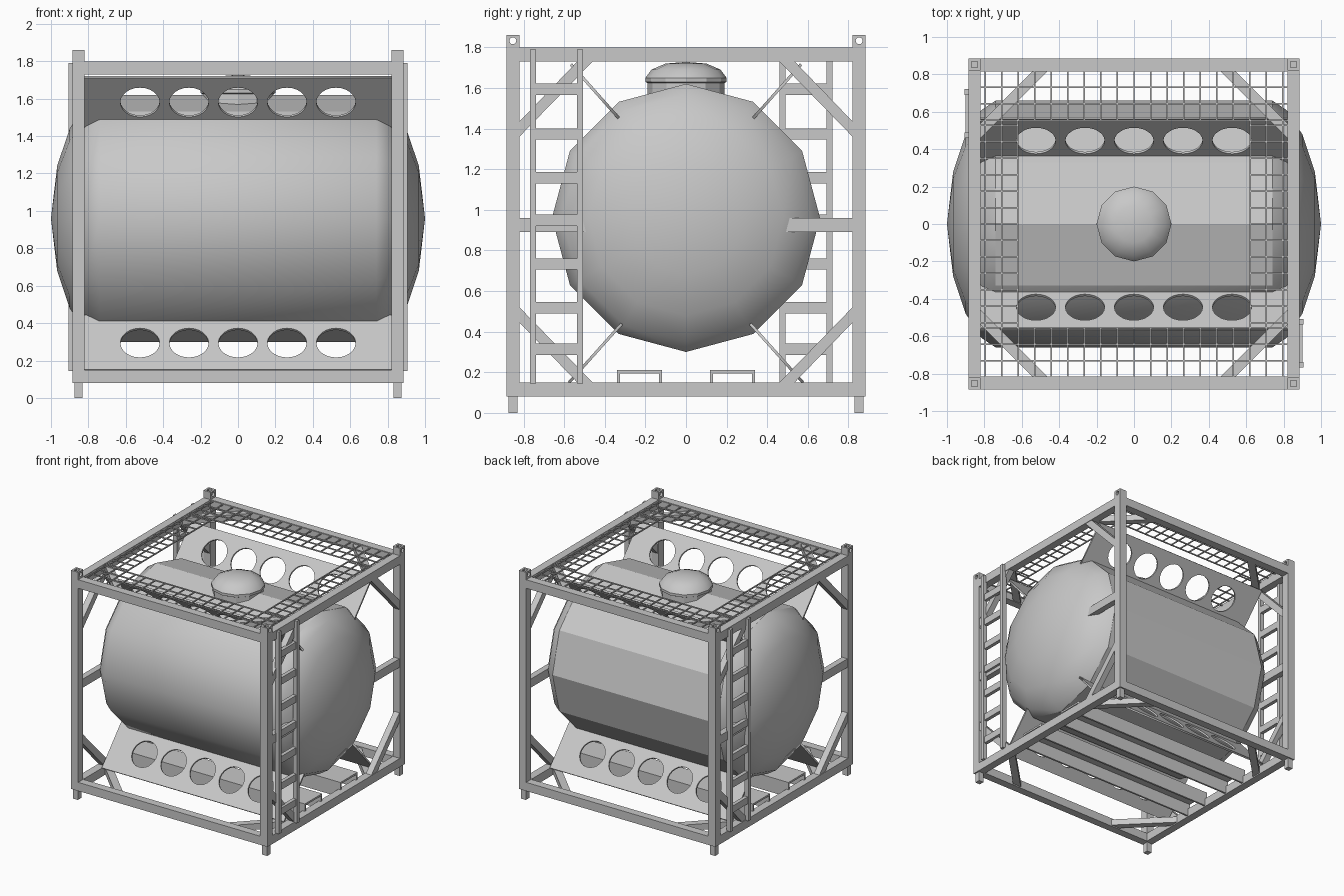
import bpy, bmesh, math
from mathutils import Vector

if "Cube" in bpy.data.objects:
    bpy.data.objects.remove(bpy.data.objects["Cube"])

grey = bpy.data.materials.new("light_grey_steel")
grey.diffuse_color = (0.58, 0.58, 0.58, 1)
grey.use_nodes = True
grey.node_tree.nodes["Principled BSDF"].inputs["Base Color"].default_value = grey.diffuse_color


def add(name, mesh):
    mesh.materials.clear()
    mesh.materials.append(grey)
    ob = bpy.data.objects.new(name, mesh)
    bpy.context.collection.objects.link(ob)
    return ob


def from_bm(name, bm):
    bmesh.ops.recalc_face_normals(bm, faces=bm.faces)
    me = bpy.data.meshes.new(name)
    bm.to_mesh(me)
    bm.free()
    return add(name, me)


def add_prism(bm, pts, axis, a, b):
    """Extrude a 2D outline (other two axes in order) along axis from a to b."""
    def pos(p, t):
        c = list(p)
        c.insert(axis, t)
        return Vector(c)
    lo = [bm.verts.new(pos(p, a)) for p in pts]
    hi = [bm.verts.new(pos(p, b)) for p in pts]
    bm.faces.new(lo)
    bm.faces.new(hi)
    n = len(pts)
    for i in range(n):
        j = (i + 1) % n
        bm.faces.new((lo[i], lo[j], hi[j], hi[i]))


def add_box(bm, x0, x1, y0, y1, z0, z1):
    add_prism(bm, [(x0, y0), (x1, y0), (x1, y1), (x0, y1)], 2, z0, z1)


def box(name, *d):
    bm = bmesh.new()
    add_box(bm, *d)
    return from_bm(name, bm)


def prism(name, pts, axis, a, b):
    bm = bmesh.new()
    add_prism(bm, pts, axis, a, b)
    return from_bm(name, bm)


def bake(ob):
    dg = bpy.context.evaluated_depsgraph_get()
    return bpy.data.meshes.new_from_object(ob.evaluated_get(dg))


def lathe(bm, profile, seg, place):
    """Spin (radius, height) points; zero radius closes to a point."""
    rings = []
    for r, h in profile:
        if r == 0:
            rings.append([bm.verts.new(place(0, 0, h))])
        else:
            rings.append([bm.verts.new(place(r * math.cos(2 * math.pi * i / seg),
                                             r * math.sin(2 * math.pi * i / seg), h))
                          for i in range(seg)])
    for p, q in zip(rings, rings[1:]):
        for i in range(seg):
            j = (i + 1) % seg
            vs = [p[i % len(p)], p[j % len(p)], q[j % len(q)], q[i % len(q)]]
            bm.faces.new(list(dict.fromkeys(vs)))


S = (-1, 1)
IN, OUT = 0.82, 0.885       # inner and outer planes of the frame
MID = 0.96                  # tank axis height

# Tank: twelve-sided barrel with smooth domed ends
half = [(0, 1.0), (0.28, 0.967), (0.48, 0.9), (0.61, 0.815), (0.66, 0.74)]
bm = bmesh.new()
lathe(bm, half + [(r, -x) for r, x in reversed(half)], 12, lambda a, b, h: (h, a, MID + b))
tank = from_bm("tank", bm)
for p in tank.data.polygons:
    barrel = abs(p.normal.x) < 0.05
    p.use_smooth = not (barrel and (p.center.y > 0 or abs(p.normal.z) > 0.9))

# Manhole with domed lid
bm = bmesh.new()
lathe(bm, [(0, 1.5), (0.19, 1.5), (0.19, 1.625), (0.2, 1.63), (0.2, 1.65), (0.17, 1.69),
           (0.1, 1.72), (0, 1.728)], 12, lambda a, b, h: (a, b, h))
lid = from_bm("manhole", bm)
for p in lid.data.polygons:
    p.use_smooth = p.center.z > 1.655

for sx in S:
    for sy in S:
        # Corner post, foot and lifting casting with side hole and open top
        X, Y = sorted((sx * IN, sx * OUT)), sorted((sy * IN, sy * OUT))
        box("corner_post", *X, *Y, 0.08, 1.8)
        cx, cy = sx * 0.8525, sy * 0.8525
        box("corner_foot", cx - .022, cx + .022, cy - .022, cy + .022, 0, 0.08)
        cast = box("corner_casting", *X, *Y, 1.8, 1.86)
        pocket = box("pocket_cutter", cx - .017, cx + .017, cy - .017, cy + .017, 1.808, 1.9)
        ring = [(cy + .017 * math.cos(t * math.pi / 6), 1.832 + .017 * math.sin(t * math.pi / 6))
                for t in range(12)]
        hole = prism("hole_cutter", ring, 0, cx - .1, cx + .1)
        for c in (pocket, hole):
            c.hide_render = True
            m = cast.modifiers.new("cut", 'BOOLEAN')
            m.operation, m.object, m.solver = 'DIFFERENCE', c, 'EXACT'
        me = bake(cast)
        for o in (cast, pocket, hole):
            bpy.data.objects.remove(o)
        add("corner_casting", me)

        # Stub arm from post to tank at mid height
        prism("middle_arm", [(sy * .49, .89), (sy * IN, .89), (sy * IN, .96), (sy * .51, .96)],
              0, sx * .83, sx * .88)

        # Diagonal braces in the end frames, and flat ones in the corners
        for z, dz in ((1.73, -1), (0.15, 1)):
            prism("end_brace", [(sy * .46, z), (sy * .535, z), (sy * IN, z + dz * .295),
                                (sy * IN, z + dz * .37)], 0, sx * .83, sx * .88)
            prism("corner_brace", [(sx * .46, sy * IN), (sx * .54, sy * IN),
                                   (sx * IN, sy * .54), (sx * IN, sy * .46)],
                  2, *((1.735, 1.785) if z > 1 else (0.09, 0.14)))

# Top and bottom rails
for s in S:
    for z in (0.08, 1.73):
        a, b = sorted((s * IN, s * OUT))
        box("side_rail", -IN, IN, a, b, z, z + .07)
        box("end_rail", a, b, -IN, IN, z, z + .07)

# Slanted saddle plates with five round holes, joining tank to rails
for sy in S:
    for top in (True, False):
        d = (sy * .24, .27) if top else (sy * .26, -.29)
        lo, hi = (-.19, .175) if top else (-.20, .19)
        cu = bpy.data.curves.new("plate", 'CURVE')
        cu.dimensions, cu.fill_mode, cu.extrude = '2D', 'BOTH', 0.007
        loops = [[(-.82, lo), (.82, lo), (.82, hi), (-.82, hi)]]
        for k in range(-2, 3):
            loops.append([(k * .262 + .105 * math.cos(t * math.pi / 12),
                           .105 * math.sin(t * math.pi / 12)) for t in range(24)])
        for pts in loops:
            sp = cu.splines.new('POLY')
            sp.points.add(len(pts) - 1)
            for q, (x, y) in zip(sp.points, pts):
                q.co = (x, y, 0, 1)
            sp.use_cyclic_u = True
        tmp = bpy.data.objects.new("tmp", cu)
        bpy.context.collection.objects.link(tmp)
        me = bake(tmp)
        bpy.data.objects.remove(tmp)
        plate = add("saddle_plate", me)
        plate.location = (0, sy * .45, 1.585 if top else .29)
        plate.rotation_euler.x = math.atan2(d[1], d[0])

# Ladders, one on each end at opposite sides
for sx, y0 in ((1, -.768), (-1, .46)):
    bm = bmesh.new()
    for y in (y0, y0 + .231):
        add_box(bm, *sorted((sx * .87, sx * .907)), y, y + .03, .145, 1.79)
    for z in (.285, .49, .705, .92, 1.13, 1.345, 1.565):
        add_box(bm, *sorted((sx * .87, sx * .9)), y0 + .03, y0 + .231, z, z + .056)
    from_bm("ladder", bm)

# Forklift channels along the floor, open below
for s in S:
    u = [(.118, .09), (.118, .21), (.34, .21), (.34, .09),
         (.325, .09), (.325, .195), (.133, .195), (.133, .09)]
    prism("forklift_channel", [(s * y, z) for y, z in u], 0, -.84, .84)

# Walkway mesh around the top opening
bm = bmesh.new()
W, Z0, Z1 = .004, 1.788, 1.797
for s in S:
    for k in range(4):
        y = s * (.555 + k * .088)
        add_box(bm, -IN, IN, y - W, y + W, Z0, Z1)
    for k in range(-9, 10):
        x = k * .0885
        add_box(bm, x - W, x + W, *sorted((s * .555, s * IN)), Z0, Z1)
    for k in range(3):
        x = s * (.622 + k * .086)
        add_box(bm, x - W, x + W, -.555, .555, Z0, Z1)
    for k in range(-6, 7):
        y = k * .088
        add_box(bm, *sorted((s * .622, s * IN)), y - W, y + W, Z0, Z1)
from_bm("walkway_mesh", bm)
